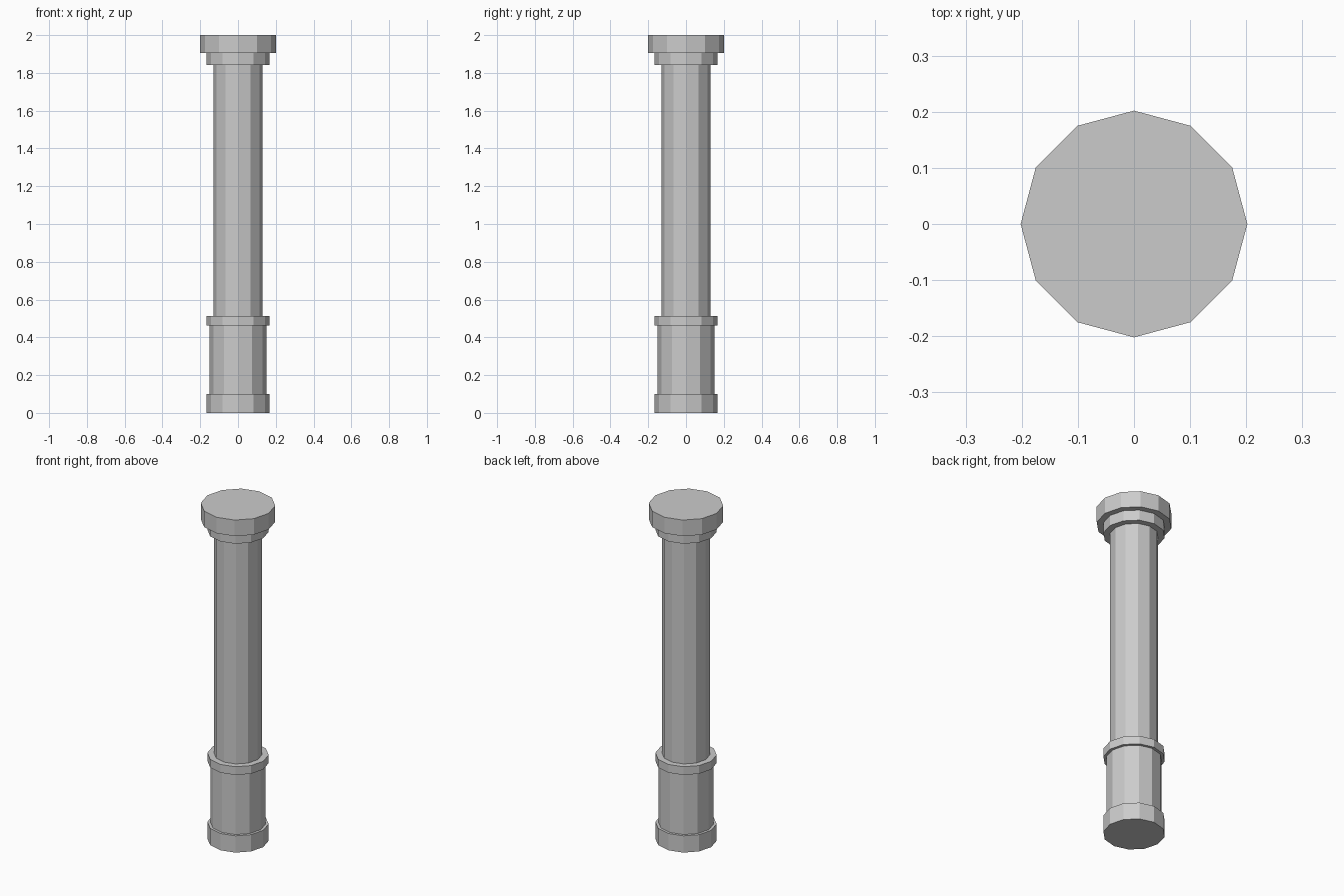
import bpy, bmesh
from math import cos, sin, pi

if "Cube" in bpy.data.objects:
    bpy.data.objects.remove(bpy.data.objects["Cube"])

SIDES = 12

# Column silhouette from bottom to top: (radius, height)
profile = [
    (0.166, 0.0), (0.166, 0.10),      # base ring
    (0.15, 0.10), (0.15, 0.463),      # pedestal drum
    (0.166, 0.463), (0.166, 0.512),   # collar
    (0.13, 0.512), (0.13, 1.842),     # shaft
    (0.166, 1.842), (0.166, 1.904),   # neck ring
    (0.202, 1.904), (0.202, 2.0),     # capital
]

bm = bmesh.new()
rings = [[bm.verts.new((r * cos(2 * pi * i / SIDES), r * sin(2 * pi * i / SIDES), z))
          for i in range(SIDES)] for r, z in profile]

# Walls and ledges between neighbouring rings
for low, high in zip(rings, rings[1:]):
    for i in range(SIDES):
        j = (i + 1) % SIDES
        bm.faces.new((low[i], low[j], high[j], high[i]))

# Flat bottom and top
bm.faces.new(rings[0][::-1])
bm.faces.new(rings[-1])

mesh = bpy.data.meshes.new("column")
bm.to_mesh(mesh)
bm.free()
bpy.context.collection.objects.link(bpy.data.objects.new("column", mesh))
